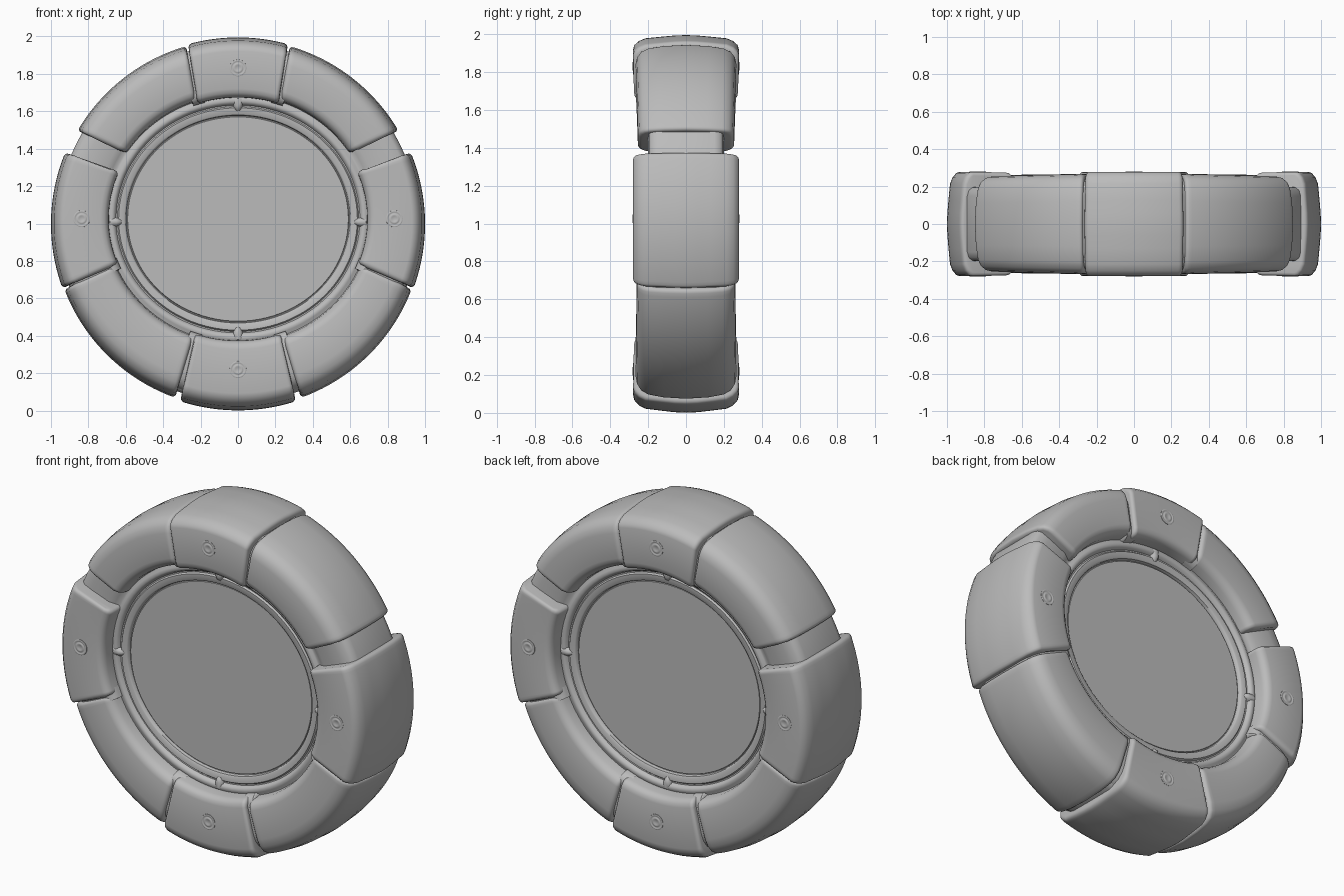
import bpy, bmesh
from math import sin, cos, radians, tau, pi

if "Cube" in bpy.data.objects:
    bpy.data.objects.remove(bpy.data.objects["Cube"])

grey = bpy.data.materials.new("plain grey")
grey.use_nodes = True
grey.diffuse_color = (0.5, 0.5, 0.5, 1)
grey.node_tree.nodes["Principled BSDF"].inputs["Base Color"].default_value = (0.5, 0.5, 0.5, 1)


def lerp(a, b, t):
    t = max(0, min(1, t))
    return a + (b - a) * t


def place(r, a, y):
    """Polar point on the slightly flattened wheel: the hub is shorter and higher than the rim."""
    squash = lerp(0.925, 0.965, (r - 0.6) / 0.24) + lerp(0, 0.032, (r - 0.84) / 0.16)
    middle = lerp(1.024, 0.998, (r - 0.8) / 0.2)
    return (r * cos(a), y, middle + r * sin(a) * squash)


def finish(name, bm, bevel=0):
    bmesh.ops.remove_doubles(bm, verts=bm.verts, dist=0.0001)
    bmesh.ops.recalc_face_normals(bm, faces=bm.faces)
    if bevel:
        sharp = [e for e in bm.edges if e.calc_face_angle(0) > radians(50)]
        bmesh.ops.bevel(bm, geom=sharp, offset=bevel, segments=3, profile=0.5, affect='EDGES')
    mesh = bpy.data.meshes.new(name)
    bm.to_mesh(mesh)
    bm.free()
    mesh.materials.append(grey)
    obj = bpy.data.objects.new(name, mesh)
    bpy.context.collection.objects.link(obj)
    bpy.ops.object.select_all(action='DESELECT')
    obj.select_set(True)
    bpy.context.view_layer.objects.active = obj
    bpy.ops.object.shade_smooth_by_angle(angle=radians(42))


def loft(bm, rings, closed_profile):
    """Bridge neighbouring rows of points with quads."""
    rows = [[bm.verts.new(p) for p in ring] for ring in rings]
    n = len(rows[0])
    for a, b in zip(rows, rows[1:]):
        for i in range(n if closed_profile else n - 1):
            j = (i + 1) % n
            bm.faces.new((a[i], a[j], b[j], b[i]))
    return rows


def both_sides(half):
    return half + [(r, -y) for r, y in reversed(half) if y > 0]


def sector(name, half, start, end, taper=1, steps=20):
    """Rim block from start to end, each (inner, outer) degrees; taper thins it at the end."""
    profile = both_sides(half)
    rings = []
    for s in range(steps + 1):
        ring = []
        for r, y in profile:
            t = (r - 0.69) / 0.3
            a = lerp(lerp(*start, t), lerp(*end, t), s / steps)
            ring.append(place(r, radians(a), y * lerp(1, taper, s / steps)))
        rings.append(ring)
    bm = bmesh.new()
    rows = loft(bm, rings, True)
    bm.faces.new(rows[0])
    bm.faces.new(rows[-1])
    finish(name, bm, 0.02)


# Hub disc, flat collar, rounded ring and recessed rim core in one turned body
core = [(0, 0.157), (0.59, 0.157), (0.593, 0.151), (0.597, 0.151), (0.601, 0.168),
        (0.608, 0.173), (0.638, 0.174), (0.645, 0.164), (0.652, 0.164),
        (0.66, 0.18), (0.672, 0.186), (0.686, 0.184), (0.698, 0.176), (0.71, 0.174),
        (0.73, 0.185), (0.76, 0.2), (0.88, 0.2), (0.935, 0.196), (0.955, 0.18), (0.965, 0.15)]
bm = bmesh.new()
core_profile = both_sides(core)
loft(bm, [[place(r, tau * s / 96, y) for r, y in core_profile] for s in range(97)], False)
finish("hub_and_core", bm)

# Rim blocks
pad = [(0.69, 0.15), (0.692, 0.235), (0.7, 0.257), (0.715, 0.27), (0.735, 0.275), (0.93, 0.279),
       (0.95, 0.273), (0.97, 0.25), (0.984, 0.215), (0.992, 0.13), (0.998, 0.06), (1.0, 0)]
segment = [(0.7, 0.15), (0.708, 0.225), (0.72, 0.248), (0.735, 0.261), (0.755, 0.267), (0.895, 0.267),
           (0.93, 0.259), (0.958, 0.237), (0.975, 0.2), (0.987, 0.12), (0.993, 0)]
seam = [(r - 0.022, y - 0.02) for r, y in segment[1:-1]]

sector("top_pad", pad, (71.8, 74.5), (108.2, 105.5))
sector("bottom_pad", pad, (-109.2, -108), (-70.8, -72))


def mirrored(name, half, start, end, taper=1):
    sector("left_" + name, half, start, end, taper)
    sector("right_" + name, half, [180 - a for a in start], [180 - a for a in end], taper)


mirrored("side_pad", pad, (-21.6, -20.2), (22.8, 22.5))
mirrored("upper_segment", segment, (71.2, 73.8), (32, 30.2), 0.95)
mirrored("lower_segment", segment, (-70.2, -70.2), (-22.2, -20.8), 0.97)

# Shallow fillers where the blocks almost touch
for name, angle in (("upper_seam", 72.5), ("bottom_seam", -71), ("side_seam", -21.5)):
    mirrored(name, seam, (angle - 3, angle - 3), (angle + 3, angle + 3))

# Bolts and ring ribs, repeated in four directions on both faces
bolt = [(0.046, 0.262), (0.045, 0.279), (0.042, 0.2805), (0.037, 0.2805), (0.034, 0.2785),
        (0.028, 0.2785), (0.025, 0.281), (0.018, 0.2815), (0.013, 0.279), (0, 0.2785)]
rib = [(0.026, 0.15), (0.024, 0.174), (0.014, 0.187), (0, 0.191),
       (-0.014, 0.187), (-0.024, 0.174), (-0.026, 0.15)]
for k, where in enumerate(["left", "top", "right", "bottom"]):
    a = k * pi / 2
    for face, side in (("front", -1), ("back", 1)):
        x, _, z = place(0.836, a, 0)
        bm = bmesh.new()
        loft(bm, [[(x + r * cos(tau * s / 24), side * y, z + 0.006 + r * sin(tau * s / 24))
                   for r, y in bolt] for s in range(25)], False)
        finish(f"{where}_{face}_bolt", bm)

        # the two side ribs sit a little below the hub centre
        sag = 0.016 * abs(cos(a))
        bm = bmesh.new()
        rings = [[place(r, a + w * wide / r, side * (y - drop)) for w, y in rib]
                 for r, wide, drop in ((0.618, 0.5, 0.02), (0.632, 0.8, 0.006),
                                       (0.65, 1, 0), (0.685, 1.3, 0.002), (0.7, 1.4, 0.02))]
        rows = loft(bm, [[(x, y, z - sag) for x, y, z in ring] for ring in rings], True)
        bm.faces.new(rows[0])
        bm.faces.new(rows[-1])
        finish(f"{where}_{face}_rib", bm)
